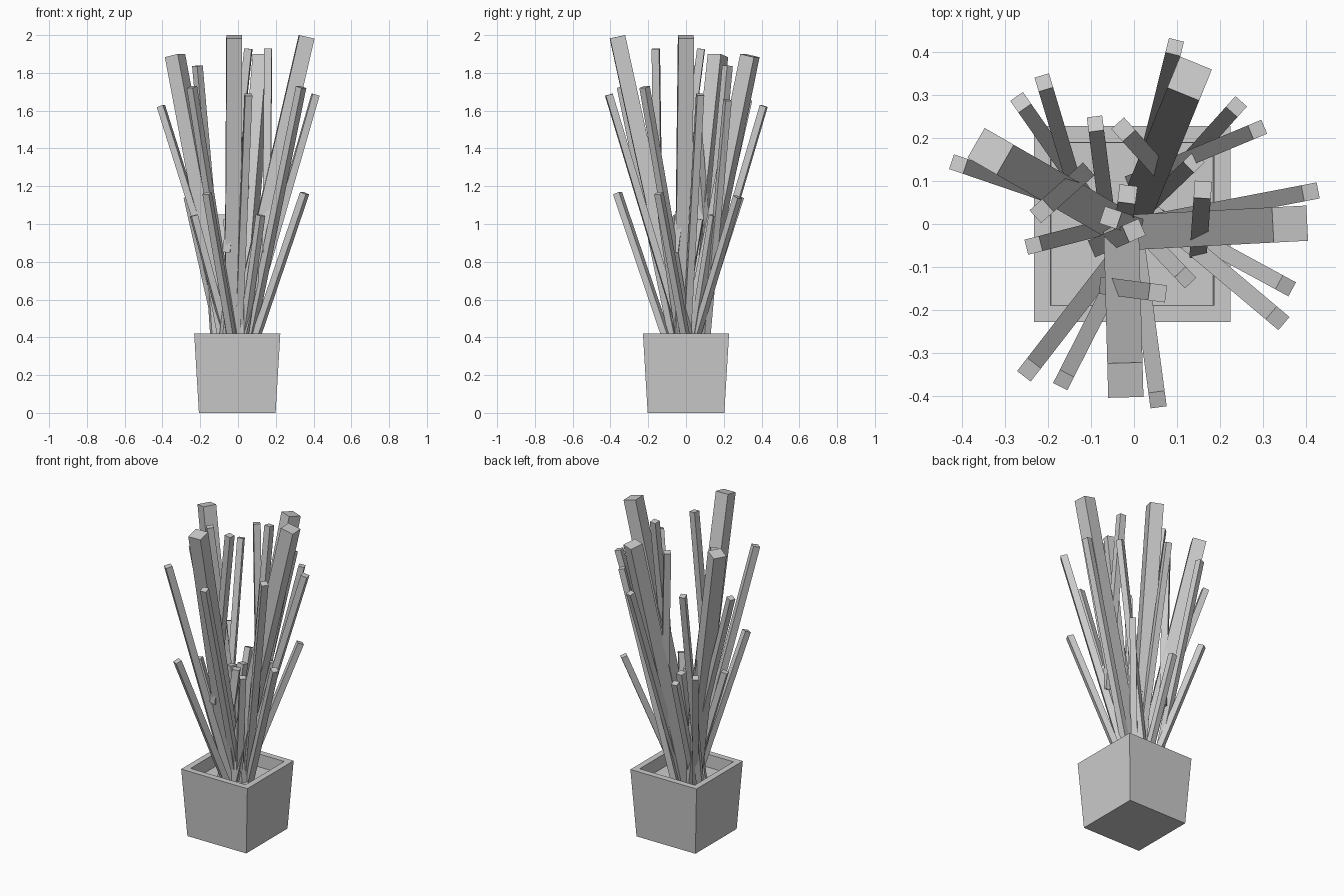
import bpy
import bmesh
from mathutils import Vector

cube = bpy.data.objects.get("Cube")
if cube:
    bpy.data.objects.remove(cube, do_unlink=True)

grey = bpy.data.materials.new("plain_grey")
grey.use_nodes = True
grey.diffuse_color = (0.6, 0.6, 0.6, 1)
grey.node_tree.nodes["Principled BSDF"].inputs["Base Color"].default_value = (0.6, 0.6, 0.6, 1)


def finish(name, bm):
    bmesh.ops.recalc_face_normals(bm, faces=bm.faces)
    mesh = bpy.data.meshes.new(name)
    bm.to_mesh(mesh)
    bm.free()
    mesh.materials.append(grey)
    obj = bpy.data.objects.new(name, mesh)
    bpy.context.collection.objects.link(obj)
    return obj


# Square pot: loops from the base up, over the rim and down to the soil
bm = bmesh.new()
rings = []
for half, z in ((0.203, 0), (0.228, 0.42), (0.19, 0.42), (0.188, 0.34)):
    rings.append([bm.verts.new((half * sx - 0.004, half * sy, z))
                  for sx, sy in ((-1, -1), (1, -1), (1, 1), (-1, 1))])
for low, high in zip(rings, rings[1:]):
    for i in range(4):
        j = (i + 1) % 4
        bm.faces.new((low[i], low[j], high[j], high[i]))
bm.faces.new(rings[0])
bm.faces.new(rings[-1])
finish("pot_with_soil", bm)


def stalk(name, base, tip, width):
    """Square bar whose sides face its lean; the tip height is its highest corner."""
    base, tip = Vector(base), Vector(tip)
    axis = (tip - base).normalized()
    side = Vector((-axis.y, axis.x, 0)).normalized()
    out = side.cross(axis)
    tip -= axis * (abs(out.z) * width / 2 / axis.z)
    bm = bmesh.new()
    ends = [[bm.verts.new(c + (side * a + out * b) * width / 2)
             for a, b in ((-1, -1), (1, -1), (1, 1), (-1, 1))] for c in (base, tip)]
    bm.faces.new(ends[0])
    bm.faces.new(ends[1])
    for i in range(4):
        j = (i + 1) % 4
        bm.faces.new((ends[0][i], ends[0][j], ends[1][j], ends[1][i]))
    finish(name, bm)


# Groups: name, width, base height, tip height, (base x, base y, tip x, tip y)
groups = (
    ("thick_stalk_tall", 0.082, 0.33, 2.0, ((-0.02, -0.02, 0.365, 0), (-0.03, 0, -0.02, -0.365))),
    ("thick_stalk_back", 0.08, 0.33, 1.9, ((0, 0.02, 0.13, 0.34), (-0.04, 0, -0.335, 0.17))),
    ("upper_stalk_front", 0.04, 0.85, 1.93, ((0.15, -0.06, 0.16, 0.08), (-0.06, -0.145, 0.055, -0.16))),
    ("upper_stalk_back", 0.04, 0.77, 1.84, ((0.065, 0.12, -0.025, 0.22), (-0.12, 0.115, -0.215, 0.03))),
    ("long_stalk_front", 0.04, 0.33, 1.73, ((0.05, 0.02, 0.335, -0.22), (-0.02, -0.05, -0.245, -0.34))),
    ("long_stalk_side", 0.038, 0.33, 1.69, ((0.02, 0, 0.412, 0.075), (0, 0, 0.055, -0.41))),
    ("long_stalk_back", 0.035, 0.33, 1.66, ((-0.12, 0.03, -0.21, 0.33), (0, 0.1, 0.288, 0.22))),
    ("long_stalk_outer", 0.036, 0.33, 1.63, ((0, 0.03, 0.095, 0.413), (0, 0, -0.41, 0.14))),
    ("short_stalk_front", 0.037, 0.33, 1.17, ((0.07, 0.01, 0.355, -0.145), (-0.02, -0.08, -0.165, -0.365))),
    ("short_stalk_back", 0.036, 0.33, 1.15, ((-0.08, 0.02, -0.265, 0.285), (0.02, 0.03, 0.24, 0.275))),
    ("low_stalk", 0.036, 0.33, 1.05, ((-0.06, 0, -0.09, 0.235), (-0.04, 0, -0.235, -0.05),
                                     (0.02, -0.02, 0.12, -0.125), (0.02, 0.03, 0.14, 0.145))),
    ("centre_stalk", 0.042, 0.33, 1.03, ((-0.03, -0.05, -0.015, 0.07), (0.05, -0.02, -0.055, 0.015),
                                        (-0.08, -0.05, 0, -0.015))),
)
for name, width, low, high, lines in groups:
    for n, (bx, by, tx, ty) in enumerate(lines, 1):
        stalk(f"{name}_{n}", (bx, by, low), (tx, ty, high), width)
